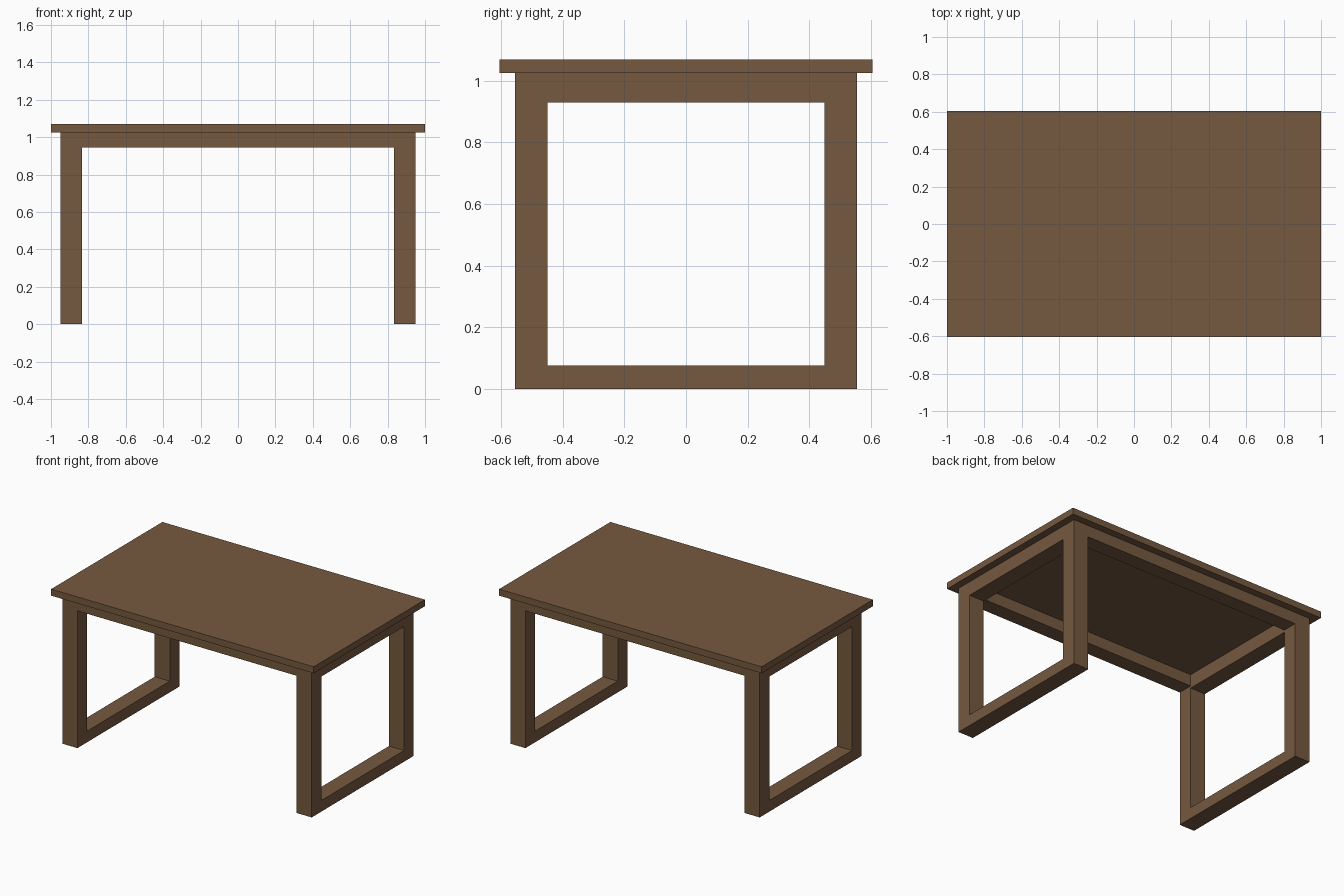
import bpy

# Remove the default cube
if "Cube" in bpy.data.objects:
    bpy.data.objects.remove(bpy.data.objects["Cube"], do_unlink=True)

# Brown wood
wood = bpy.data.materials.new("brown_wood")
wood.use_nodes = True
colour = (0.18, 0.10, 0.05, 1)
wood.diffuse_color = colour
wood.node_tree.nodes["Principled BSDF"].inputs["Base Color"].default_value = colour


def box(name, x, y, z):
    """Box spanning the (low, high) pair on each axis."""
    spans = (x, y, z)
    bpy.ops.mesh.primitive_cube_add(size=1, location=[(a + b) / 2 for a, b in spans])
    obj = bpy.context.object
    obj.name = name
    obj.scale = [abs(b - a) for a, b in spans]
    bpy.ops.object.transform_apply(location=False, rotation=False, scale=True)
    obj.data.materials.append(wood)
    return obj


LEG_X = (0.835, 0.95)
LEG_Y = (0.45, 0.555)
TOP_Z = 1.025


def mirrored(span, sign):
    return tuple(sign * v for v in span)


# Tabletop
box("tabletop", (-1, 1), (-0.605, 0.605), (TOP_Z, 1.07))

# Legs with upper and lower side rails
for side, sx in (("left", 1), ("right", -1)):
    x = mirrored(LEG_X, sx)
    for end, sy in (("front", -1), ("back", 1)):
        box(f"{end}_{side}_leg", x, mirrored(LEG_Y, sy), (0, TOP_Z))
    rail_y = (-LEG_Y[0], LEG_Y[0])
    box(f"{side}_upper_rail", x, rail_y, (0.93, TOP_Z))
    box(f"{side}_floor_rail", x, rail_y, (0, 0.077))

# Long aprons under the front and back edges
for end, sy in (("front", -1), ("back", 1)):
    box(f"{end}_apron", (-LEG_X[0], LEG_X[0]), mirrored(LEG_Y, sy), (0.945, TOP_Z))
